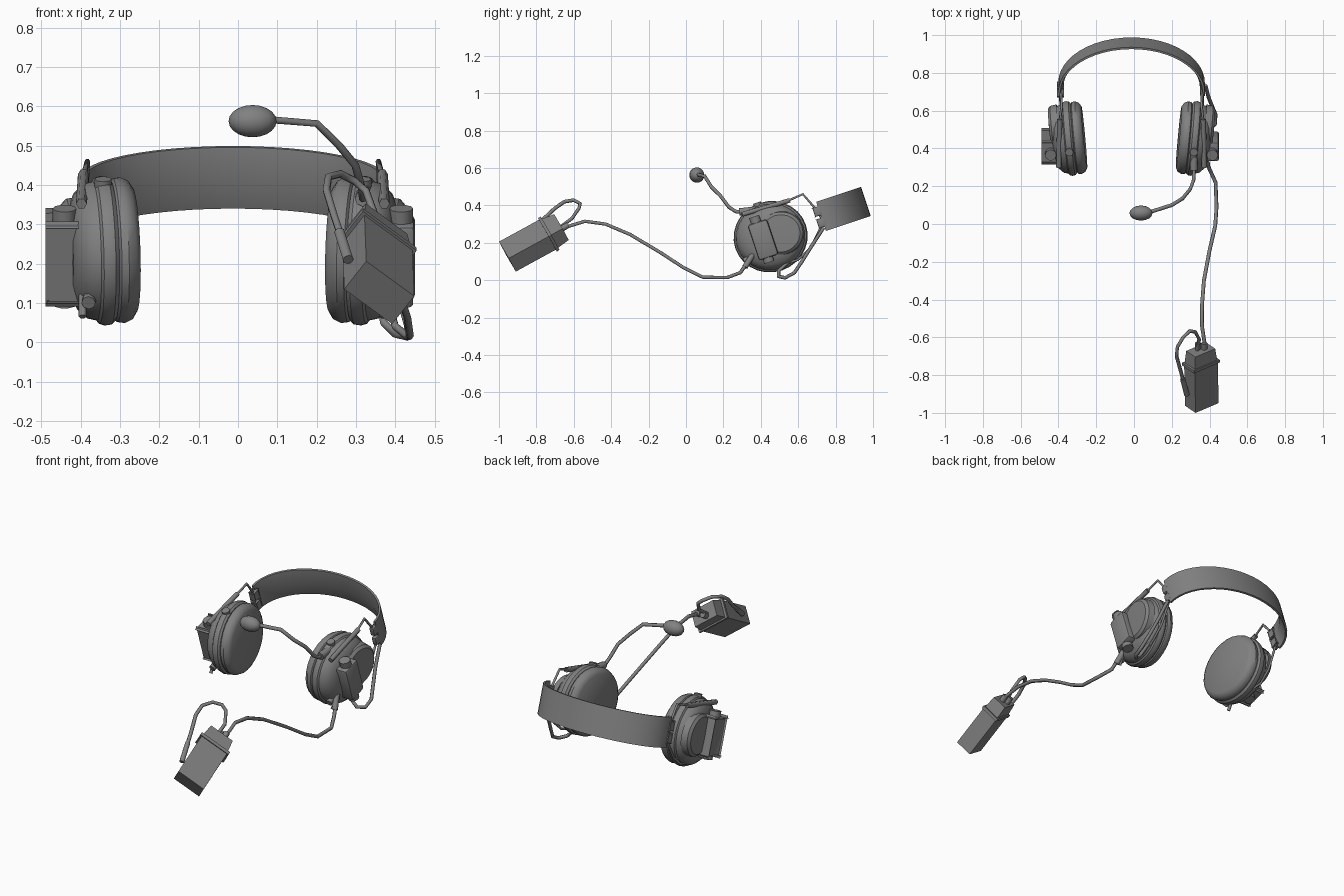
import bpy, bmesh
from math import sin, cos, pi, radians
from mathutils import Matrix, Vector

cube = bpy.data.objects.get("Cube")
if cube:
    bpy.data.objects.remove(cube, do_unlink=True)

grey = bpy.data.materials.new("dark grey plastic")
grey.use_nodes = True
grey.diffuse_color = (0.22, 0.22, 0.22, 1)
grey.node_tree.nodes["Principled BSDF"].inputs["Base Color"].default_value = (0.22, 0.22, 0.22, 1)

CX = -0.013                                   # symmetry plane of the headset
TILT = Matrix.Translation((CX, 0.46, 0.235)) @ Matrix.Rotation(radians(18.4), 4, 'X')


def finish(name, bm, matrix, angle=35):
    """Turn a bmesh into a shaded object."""
    bm.transform(matrix)
    bmesh.ops.recalc_face_normals(bm, faces=bm.faces)
    mesh = bpy.data.meshes.new(name)
    bm.to_mesh(mesh)
    bm.free()
    mesh.materials.append(grey)
    ob = bpy.data.objects.new(name, mesh)
    bpy.context.collection.objects.link(ob)
    bpy.ops.object.select_all(action='DESELECT')
    ob.select_set(True)
    bpy.context.view_layer.objects.active = ob
    bpy.ops.object.shade_smooth_by_angle(angle=radians(angle))
    return ob


def tube(name, points, radius, res=1):
    """Round wire or rod through the points."""
    cu = bpy.data.curves.new(name, 'CURVE')
    cu.dimensions = '3D'
    cu.bevel_depth = radius
    cu.bevel_resolution = res
    cu.use_fill_caps = True
    sp = cu.splines.new('POLY')
    sp.points.add(len(points) - 1)
    for p, co in zip(sp.points, points):
        p.co = (*co, 1)
    sp.use_smooth = True
    cu.materials.append(grey)
    ob = bpy.data.objects.new(name, cu)
    bpy.context.collection.objects.link(ob)
    return ob


def lathe(name, profile, matrix, steps=28):
    """Spin (along, radius) points around the x axis."""
    bm = bmesh.new()
    vs = [bm.verts.new((u, 0, r)) for u, r in profile]
    es = [bm.edges.new(pair) for pair in zip(vs, vs[1:])]
    bmesh.ops.spin(bm, geom=vs + es, cent=(0, 0, 0), axis=(1, 0, 0),
                   angle=2 * pi, steps=steps)
    bmesh.ops.remove_doubles(bm, verts=bm.verts, dist=0.0005)
    return finish(name, bm, matrix)


def box(name, matrix, bevel=0.0, taper=1.0):
    """Unit cube put in place by the matrix; taper narrows its +y end."""
    bm = bmesh.new()
    bmesh.ops.create_cube(bm, size=1)
    for v in bm.verts:
        if v.co.y > 0:
            v.co.x *= taper
            v.co.z *= taper
    bm.transform(matrix)
    if bevel:
        bmesh.ops.bevel(bm, geom=bm.edges[:], offset=bevel, segments=2,
                        profile=0.5, affect='EDGES')
    return finish(name, bm, Matrix.Identity(4), 30)


def sized(center, size):
    return Matrix.Translation(center) @ Matrix.Diagonal((*size, 1))


# Headband: arched strip with a padded inner side
section = [(0, -0.082), (0, 0.082), (-0.011, 0.082), (-0.026, 0.0), (-0.011, -0.082)]
bm = bmesh.new()
rings = []
STEPS = 24
for i in range(STEPS + 1):
    t = pi * i / STEPS
    rings.append([bm.verts.new(((0.388 + o) * cos(t), 0.282 + (0.253 + o) * sin(t), 0.018 + w))
                  for o, w in section])
for a, b in zip(rings, rings[1:]):
    for k in range(len(section)):
        n = (k + 1) % len(section)
        bm.faces.new((a[k], a[n], b[n], b[k]))
bm.faces.new(rings[0])
bm.faces.new(rings[-1])
finish("headband", bm, TILT, 40)

# Ear cups with everything that repeats on both sides
cushion = [(0, 0), (0, 0.165), (0.012, 0.185), (0.032, 0.195), (0.05, 0.192), (0.056, 0.184)]
shell = [(0.054, 0.17), (0.056, 0.188), (0.066, 0.198), (0.082, 0.2), (0.096, 0.195),
         (0.102, 0.186), (0.125, 0.18), (0.15, 0.155), (0.166, 0.11), (0.17, 0)]
cover = [(0.13, 0.125), (0.165, 0.12), (0.178, 0.105), (0.182, 0)]

for side, s in (("left", 1), ("right", -1)):
    flip = Matrix.Diagonal((s, 1, 1, 1))
    cup = (TILT @ flip @ Matrix.Translation((0.25, 0, 0))
           @ Matrix.Rotation(radians(-5.5), 4, 'Z') @ Matrix.Diagonal((1, 1, 0.95, 1)))
    lathe(side + "_ear_cushion", cushion, cup)
    lathe(side + "_ear_cup", shell, cup)
    lathe(side + "_cup_cover", cover, cup @ Matrix.Translation((0, 0.065, 0)))

    def world(points):
        return [(CX + s * x, y, z) for x, y, z in points]

    def local(points):
        return [TILT @ Vector((s * x, y, z)) for x, y, z in points]

    # battery compartment with knobs at both ends
    box(side + "_battery_box", TILT @ flip @ sized((0.423, -0.052, -0.003), (0.08, 0.11, 0.2)), 0.014)
    tube(side + "_battery_tube", local([(0.428, -0.058, -0.128), (0.428, -0.058, 0.13)]), 0.03, 3)
    # top knob and lower front socket
    tube(side + "_top_knob", local([(0.33, -0.02, 0.15), (0.33, -0.02, 0.196)]), 0.022, 2)
    tube(side + "_socket", world([(0.36, 0.37, 0.13), (0.367, 0.31, 0.1)]), 0.018, 2)
    tube(side + "_socket_pin", world([(0.382, 0.35, 0.12), (0.382, 0.32, 0.065)]), 0.01)
    # wire yoke between cup and headband
    tube(side + "_yoke_rod", world([(0.385, 0.30, 0.352), (0.38, 0.555, 0.427)]), 0.014)
    tube(side + "_yoke_wire", world([(0.38, 0.54, 0.423), (0.37, 0.625, 0.46),
                                     (0.374, 0.69, 0.385), (0.374, 0.725, 0.33)]), 0.007)
    tube(side + "_lower_wire", world([(0.374, 0.725, 0.29), (0.376, 0.665, 0.17),
                                      (0.375, 0.60, 0.11), (0.36, 0.54, 0.09)]), 0.007)
    for n, w in (("upper", 0.05), ("lower", -0.015)):
        box(side + "_" + n + "_band_clip", TILT @ flip @ sized((0.376, 0.272, w), (0.026, 0.04, 0.05)), 0.005)

# Microphone boom
boom = [(0.09, 0.065, 0.565), (0.20, 0.10, 0.556), (0.257, 0.135, 0.50), (0.298, 0.185, 0.45),
        (0.315, 0.23, 0.39), (0.317, 0.27, 0.365), (0.317, 0.36, 0.37)]
tube("microphone_boom", boom, 0.01)
tube("boom_mount", [(0.317, 0.285, 0.365), (0.317, 0.38, 0.375)], 0.02, 2)
bm = bmesh.new()
bmesh.ops.create_uvsphere(bm, u_segments=16, v_segments=10, radius=1)
finish("microphone", bm, sized((0.037, 0.058, 0.562), (0.061, 0.04, 0.041)), 60)

# Cables
tube("main_cable", [(0.38, 0.34, 0.11), (0.40, 0.29, 0.04), (0.432, 0.22, 0.014),
                    (0.437, 0.09, 0.016), (0.43, -0.01, 0.065), (0.40, -0.14, 0.15),
                    (0.37, -0.30, 0.245), (0.36, -0.43, 0.30), (0.36, -0.54, 0.315),
                    (0.375, -0.64, 0.285)], 0.01)
tube("cable_relief", [(0.37, 0.36, 0.14), (0.388, 0.315, 0.07)], 0.016, 2)
tube("band_cable", [(0.378, 0.735, 0.28), (0.395, 0.67, 0.18), (0.415, 0.62, 0.10),
                    (0.432, 0.58, 0.04), (0.43, 0.53, 0.013), (0.40, 0.495, 0.02),
                    (0.37, 0.495, 0.05), (0.36, 0.55, 0.10)], 0.01)

# Push-to-talk box: corner plus its three edge directions
corner = Vector((0.326, -1.0, 0.206))
wide = Vector((0.122, 0.052, -0.089))
deep = Vector((-0.056, 0.038, -0.071))
long = Vector((-0.006, 0.289, 0.158))


def box_slice(a, b, grow=1.0):
    """Matrix for the stretch of the box between fractions a and b."""
    mid = corner + (wide + deep) / 2 + long * (a + b) / 2
    m = Matrix((wide * grow, long * (b - a), deep * grow)).transposed().to_4x4()
    return Matrix.Translation(mid) @ m


box("talk_box_body", box_slice(0, 0.76))
box("talk_box_ridge", box_slice(0.74, 0.79, 1.12))
box("talk_box_cap", box_slice(0.76, 1.0, 0.98), taper=0.88)
for n, x in (("cable", 0.372), ("loop", 0.338)):
    tube("talk_box_" + n + "_socket", [(x, -0.69, 0.26), (x, -0.63, 0.295)], 0.016, 2)
tube("talk_box_loop", [(0.335, -0.67, 0.285), (0.345, -0.61, 0.33), (0.325, -0.572, 0.385),
                       (0.296, -0.566, 0.41), (0.26, -0.60, 0.428), (0.23, -0.65, 0.42),
                       (0.225, -0.70, 0.385), (0.245, -0.77, 0.32), (0.28, -0.90, 0.215)], 0.01)
tube("loop_end", [(0.258, -0.82, 0.28), (0.28, -0.905, 0.21)], 0.014, 2)
